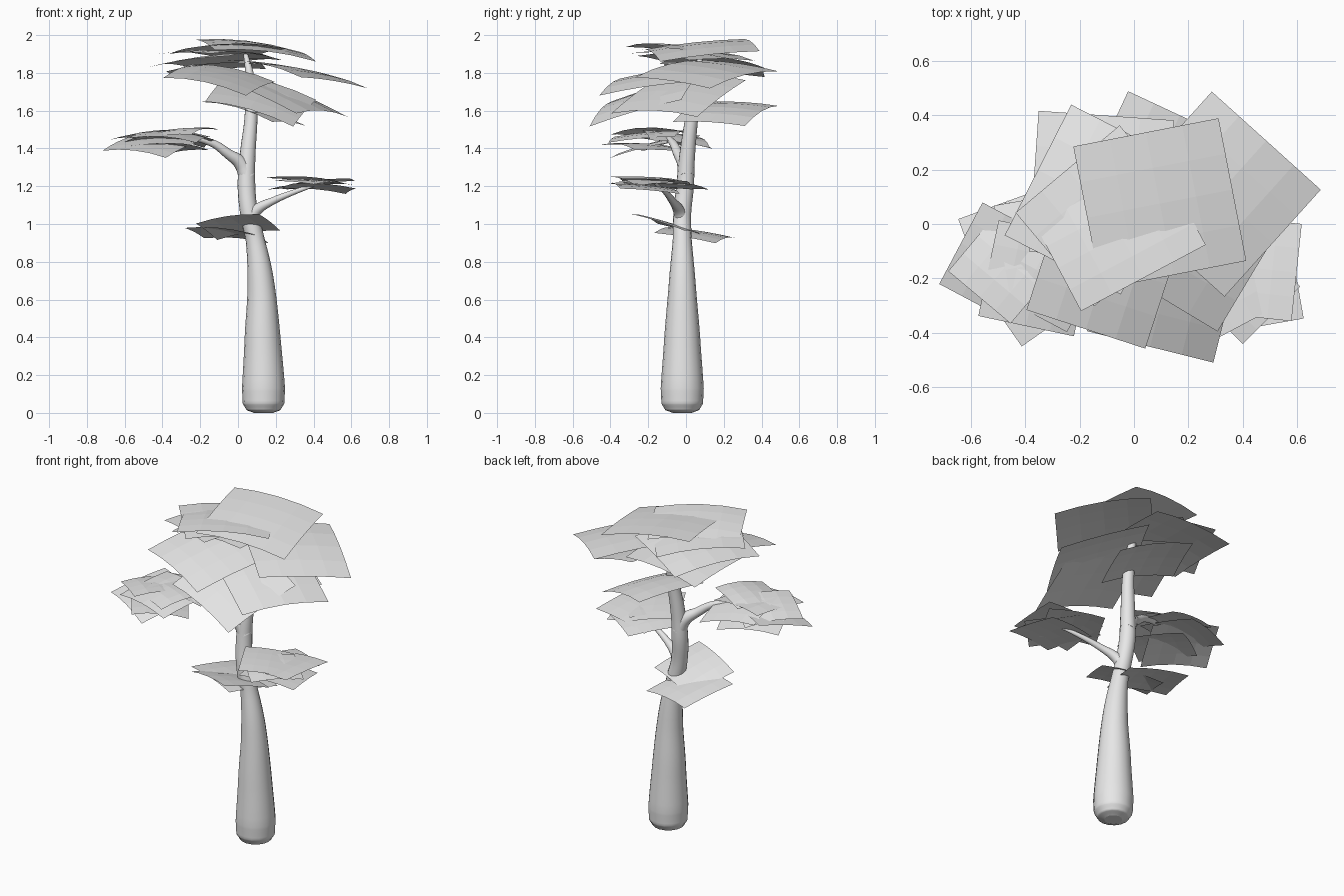
import bpy
import bmesh
from math import radians
from mathutils import Matrix, Vector

cube = bpy.data.objects.get("Cube")
if cube:
    bpy.data.objects.remove(cube)

# One pale grey for the whole tree
grey = bpy.data.materials.new("pale grey")
grey.use_nodes = True
grey.diffuse_color = (0.8, 0.8, 0.8, 1)
grey.node_tree.nodes["Principled BSDF"].inputs["Base Color"].default_value = (0.8, 0.8, 0.8, 1)


def limb(name, points):
    """Smooth tapering tube through (x, y, z, radius) points."""
    curve = bpy.data.curves.new(name, 'CURVE')
    curve.dimensions = '3D'
    curve.bevel_depth = 1
    curve.bevel_resolution = 6
    curve.resolution_u = 6
    curve.use_fill_caps = True
    spline = curve.splines.new('BEZIER')
    spline.bezier_points.add(len(points) - 1)
    for knot, (x, y, z, r) in zip(spline.bezier_points, points):
        knot.co = (x, y, z)
        knot.radius = r
        knot.handle_left_type = knot.handle_right_type = 'AUTO'
    obj = bpy.data.objects.new(name, curve)
    bpy.context.collection.objects.link(obj)
    bpy.ops.object.select_all(action='DESELECT')
    obj.select_set(True)
    bpy.context.view_layer.objects.active = obj
    bpy.ops.object.convert(target='MESH')
    obj = bpy.context.object
    obj.data.materials.append(grey)
    bpy.ops.object.shade_smooth_by_angle(angle=radians(60))


def foliage(name, cards, bend):
    """Bent square cards: centre, (length, width), yaw, slopes along x and y."""
    bm = bmesh.new()
    for centre, (length, width), yaw, (slope_x, slope_y) in cards:
        grid = bmesh.ops.create_grid(bm, x_segments=4, y_segments=4, size=0.5)
        turn = Matrix.Rotation(radians(yaw), 3, 'Z')
        for v in grid["verts"]:
            u, w = v.co.x, v.co.y
            p = turn @ Vector((u * length, w * width, 0))
            p.z = slope_x * p.x + slope_y * p.y + bend * (0.08 - u * u - 0.4 * w * w)
            v.co = p + Vector(centre)
    mesh = bpy.data.meshes.new(name)
    bm.to_mesh(mesh)
    bm.free()
    mesh.materials.append(grey)
    obj = bpy.data.objects.new(name, mesh)
    bpy.context.collection.objects.link(obj)


# Bottle-shaped trunk and its two branches
limb("trunk", [
    (.135, -.02, 0, .05), (.135, -.02, .015, .09), (.135, -.02, .05, .11),
    (.135, -.02, .13, .114), (.13, -.02, .4, .095), (.12, -.02, .7, .07),
    (.09, -.02, .92, .05), (.06, -.02, 1.05, .047), (.045, -.005, 1.2, .047),
    (.05, .005, 1.35, .042), (.07, .035, 1.6, .033), (.06, .06, 1.8, .022),
    (.04, .08, 1.9, .012)])
limb("right_side_branch", [
    (.05, 0, 1.25, .045), (.015, -.01, 1.32, .038), (-.05, -.04, 1.37, .027),
    (-.14, -.07, 1.43, .02), (-.35, -.14, 1.47, .008)])
limb("left_side_branch", [
    (.06, -.02, 1.02, .04), (.1, -.04, 1.075, .03), (.18, -.07, 1.12, .02),
    (.3, -.11, 1.17, .014), (.45, -.17, 1.22, .006)])

# Large crown cards
foliage("crown_leaves", [
    ((.095, .075, 1.945), (.545, .535), 11, (-.13, .08)),
    ((.31, .11, 1.82), (.54, .53), -42, (-.2, .03)),
    ((.23, -.04, 1.70), (.53, .5), 59, (-.35, .17)),
    ((.12, -.21, 1.68), (.48, .5), -14, (-.2, .34)),
    ((-.1, -.15, 1.79), (.46, .5), -18, (-.15, .2)),
    ((-.14, .09, 1.88), (.54, .48), 63, (.1, -.08)),
    ((-.12, .14, 1.84), (.5, .52), -4, (.08, -.06)),
    ((.08, .21, 1.61), (.42, .42), -25, (-.25, .06)),
    ((-.05, -.04, 1.94), (.52, .36), 28, (.03, -.1)),
    ((-.1, .03, 1.91), (.5, .45), 40, (-.05, -.05)),
], .1)

# Smaller cards at the branch ends
foliage("right_side_leaves", [
    ((-.47, -.16, 1.43), (.38, .34), -28, (.02, .25)),
    ((-.42, -.08, 1.45), (.36, .34), 20, (.03, -.15)),
    ((-.36, -.2, 1.48), (.36, .36), -12, (-.05, .1)),
    ((-.46, -.14, 1.48), (.34, .3), 50, (.08, -.12)),
    ((-.32, -.06, 1.47), (.34, .32), 10, (-.12, -.15)),
    ((-.38, -.22, 1.42), (.32, .34), 35, (-.05, -.08)),
    ((-.3, -.2, 1.5), (.3, .28), 62, (.1, .05)),
], .08)
foliage("left_side_leaves", [
    ((.42, -.16, 1.225), (.36, .36), -6, (.12, -.05)),
    ((.43, -.22, 1.2), (.34, .32), 10, (-.06, -.1)),
    ((.36, -.2, 1.24), (.32, .34), 28, (-.1, -.08)),
    ((.37, -.1, 1.21), (.32, .32), -30, (.08, -.04)),
    ((.4, -.23, 1.23), (.3, .3), 45, (-.05, .03)),
], .05)
foliage("lower_leaves", [
    ((0, -.08, 1.0), (.36, .3), -22, (.02, -.32)),
    ((-.06, .05, .955), (.36, .34), -18, (-.12, -.13)),
], .06)
